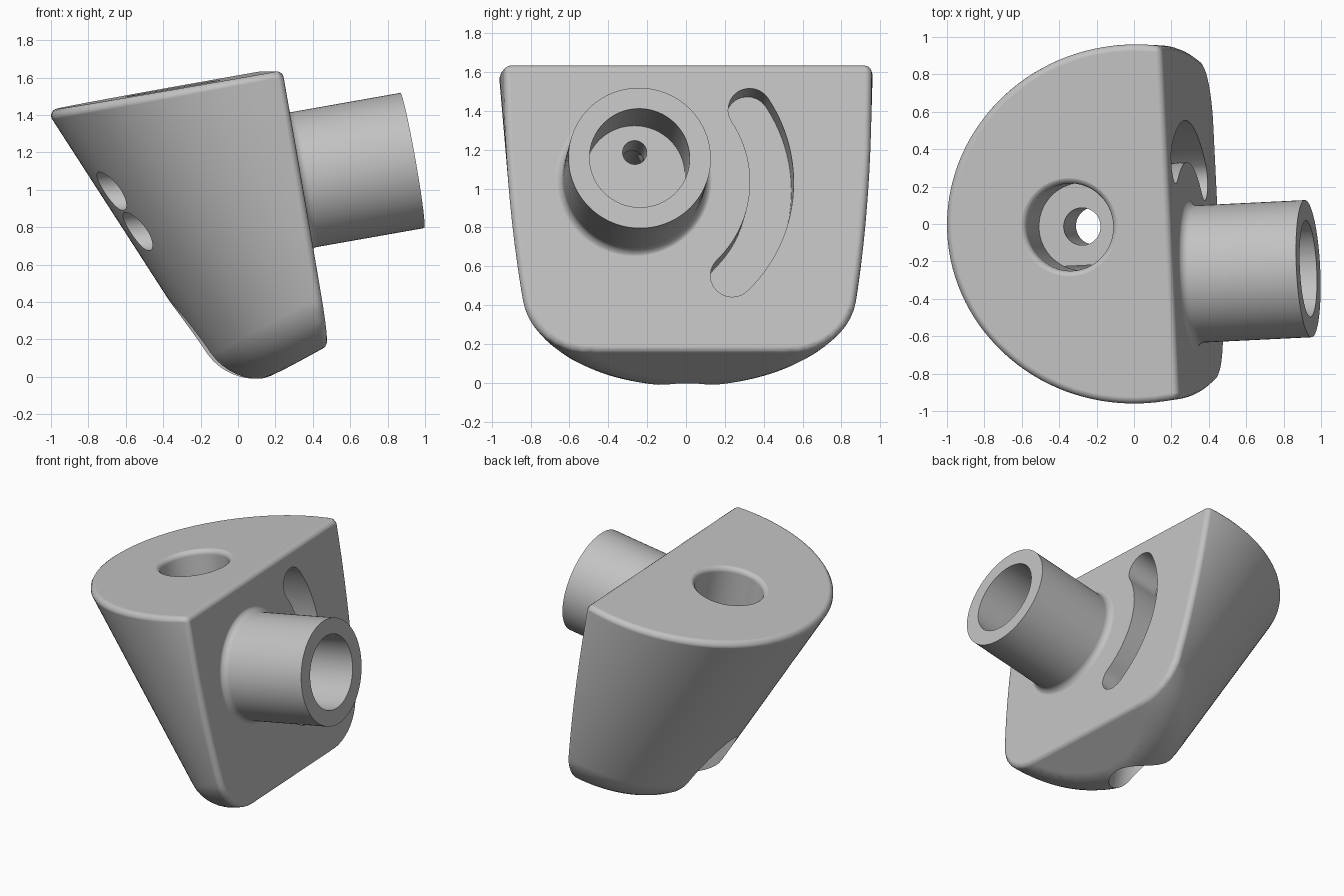
import bpy, bmesh
from math import radians, sin, cos
from mathutils import Matrix, Vector

if "Cube" in bpy.data.objects:
    bpy.data.objects.remove(bpy.data.objects["Cube"])

grey = bpy.data.materials.new("plain grey")
grey.use_nodes = True
COLOUR = (0.54, 0.54, 0.54, 1)
grey.diffuse_color = COLOUR
grey.node_tree.nodes["Principled BSDF"].inputs["Base Color"].default_value = COLOUR

TURN = Matrix.Rotation(radians(2.8), 4, 'Z')              # slight turn of the whole part
TILT = TURN @ Matrix.Rotation(radians(-10), 4, 'Y')       # frame of the flat face
LEAN = TURN @ Matrix.Rotation(radians(-30), 4, 'Y')       # frame of the cone axis
U, W = TILT @ Vector((1, 0, 0)), TILT @ Vector((0, 0, 1))
FACE, TOP = 0.475, 1.58                                   # plane distances
BOSS_Y, BOSS_W = -0.284, 0.98
ROUND = 0.036


def along_u(y, w):
    return TILT @ Matrix.Translation((0, y, w)) @ Matrix.Rotation(radians(90), 4, 'Y')


def along_w(u):
    return TILT @ Matrix.Translation((u, 0, 0))


def make_object(name, bm):
    bmesh.ops.recalc_face_normals(bm, faces=bm.faces)
    mesh = bpy.data.meshes.new(name)
    bm.to_mesh(mesh)
    bm.free()
    mesh.materials.append(grey)
    ob = bpy.data.objects.new(name, mesh)
    bpy.context.collection.objects.link(ob)
    return ob


def lathe(profile, matrix, steps=64):
    """Closed solid from (radius, height) points that start and end on the axis."""
    bm = bmesh.new()
    verts = [bm.verts.new((r, 0, h)) for r, h in profile]
    edges = [bm.edges.new(pair) for pair in zip(verts, verts[1:])]
    bmesh.ops.spin(bm, geom=verts + edges, cent=(0, 0, 0), axis=(0, 0, 1),
                   angle=radians(360), steps=steps)
    bmesh.ops.remove_doubles(bm, verts=bm.verts, dist=1e-5)
    bm.transform(matrix)
    bmesh.ops.recalc_face_normals(bm, faces=bm.faces)
    return bm


def arc(cx, cy, r, start, end, n):
    angles = [radians(start + (end - start) * i / n) for i in range(n + 1)]
    return [(cx + r * cos(a), cy + r * sin(a)) for a in angles]


def combine(target, tool_bm, operation, name):
    tool = make_object(name, tool_bm)
    tool.hide_render = True
    mod = target.modifiers.new(name, 'BOOLEAN')
    mod.operation, mod.solver, mod.object = operation, 'EXACT', tool
    bpy.context.view_layer.objects.active = target
    bpy.ops.object.modifier_apply(modifier=mod.name)
    bpy.data.objects.remove(tool)


# Body core: leaning tapered cone, shrunk by the edge radius, cut by two planes
fillet = arc(0.622, 0.28, 0.28 - ROUND, -90, -3, 10)
r_end, h_end = fillet[-1]
profile = [(0, ROUND)] + fillet + [(r_end + 0.05 * (2.4 - h_end), 2.4), (0, 2.4)]
core = lathe(profile, LEAN @ Matrix.Translation((0.805, 0, -0.083)), 128)
for normal, dist in ((W, TOP), (U, FACE)):
    bmesh.ops.bisect_plane(core, geom=core.verts[:] + core.edges[:] + core.faces[:],
                           plane_co=normal * (dist - ROUND), plane_no=normal,
                           clear_outer=True)
    rim = [e for e in core.edges if e.is_boundary]
    bmesh.ops.holes_fill(core, edges=rim, sides=0)
bmesh.ops.recalc_face_normals(core, faces=core.faces)
core.normal_update()

# Grow the core back with rounded edges and wrap it
points = []
for v in core.verts:
    groups = []
    for f in v.link_faces:
        if f.calc_area() < 1e-7:
            continue
        if all(f.normal.angle(g) > radians(25) for g in groups):
            groups.append(f.normal.copy())
    for i, a in enumerate(groups):
        points.append(v.co + a * ROUND)
        for b in groups[i + 1:]:
            points += [v.co + a.lerp(b, t / 5).normalized() * ROUND for t in range(1, 6)]
core.free()
hull = bmesh.new()
for p in points:
    hull.verts.new(p)
bmesh.ops.remove_doubles(hull, verts=hull.verts, dist=0.002)
bmesh.ops.convex_hull(hull, input=hull.verts)
loose = [v for v in hull.verts if not v.link_faces]
bmesh.ops.delete(hull, geom=loose, context='VERTS')
bmesh.ops.dissolve_limit(hull, angle_limit=radians(0.4), verts=hull.verts, edges=hull.edges)
body = make_object("mount_body", hull)

# Round boss with a flared foot
flare = arc(0.417, FACE + 0.048, 0.05, 270, 180, 6)
boss = lathe([(0, 0.36), (0.417, 0.36)] + flare + [(0.367, 1.106), (0, 1.106)],
             along_u(BOSS_Y, BOSS_W), 96)
combine(body, boss, 'UNION', "boss")

# Boss bore, screw holes and their counterbores
bore = [(0, 0.6), (0.258, 0.6), (0.258, 1.3), (0, 1.3)]
combine(body, lathe(bore, along_u(BOSS_Y, BOSS_W)), 'DIFFERENCE', "boss_bore")
for side in (-1, 1):
    place = along_u(BOSS_Y, BOSS_W + side * 0.118)
    combine(body, lathe([(0, -1.4), (0.112, -1.4), (0.112, 0.3), (0.062, 0.3),
                         (0.062, 0.7), (0, 0.7)], place), 'DIFFERENCE', "screw_hole")

# Stepped hole from the top to the underside, with a rounded mouth
mouth = arc(0.27, TOP - 0.035, 0.036, 180, 90, 5)
stepped = [(0, -0.5), (0.22, -0.5), (0.22, 0.8), (0.1, 0.8), (0.1, 1.18), (0.234, 1.18)]
combine(body, lathe(stepped + mouth + [(0.27, 1.9), (0, 1.9)], along_w(-0.074)),
        'DIFFERENCE', "stepped_hole")

# Curved slot around the boss
R, HALF, LOW, HIGH = 0.685, 0.112, -46, 33
outline = arc(0, 0, R + HALF, LOW, HIGH, 24)
outline += arc(R * cos(radians(HIGH)), R * sin(radians(HIGH)), HALF, HIGH, HIGH + 180, 12)[1:]
outline += arc(0, 0, R - HALF, HIGH, LOW, 24)[1:]
outline += arc(R * cos(radians(LOW)), R * sin(radians(LOW)), HALF, LOW + 180, LOW + 360, 12)[1:-1]
slot = bmesh.new()
floor = slot.faces.new([slot.verts.new((FACE - 0.25, y, z)) for y, z in outline])
grown = bmesh.ops.extrude_face_region(slot, geom=[floor], use_keep_orig=True)
bmesh.ops.translate(slot, vec=(0.5, 0, 0),
                    verts=[g for g in grown["geom"] if isinstance(g, bmesh.types.BMVert)])
slot.transform(TILT @ Matrix.Translation((0, BOSS_Y + 0.027, BOSS_W - 0.01)))
bmesh.ops.recalc_face_normals(slot, faces=slot.faces)
combine(body, slot, 'DIFFERENCE', "curved_slot")

# Shading
body.select_set(True)
bpy.context.view_layer.objects.active = body
bpy.ops.object.shade_smooth_by_angle(angle=radians(30))
weighted = body.modifiers.new("even_shading", 'WEIGHTED_NORMAL')
weighted.keep_sharp = True
